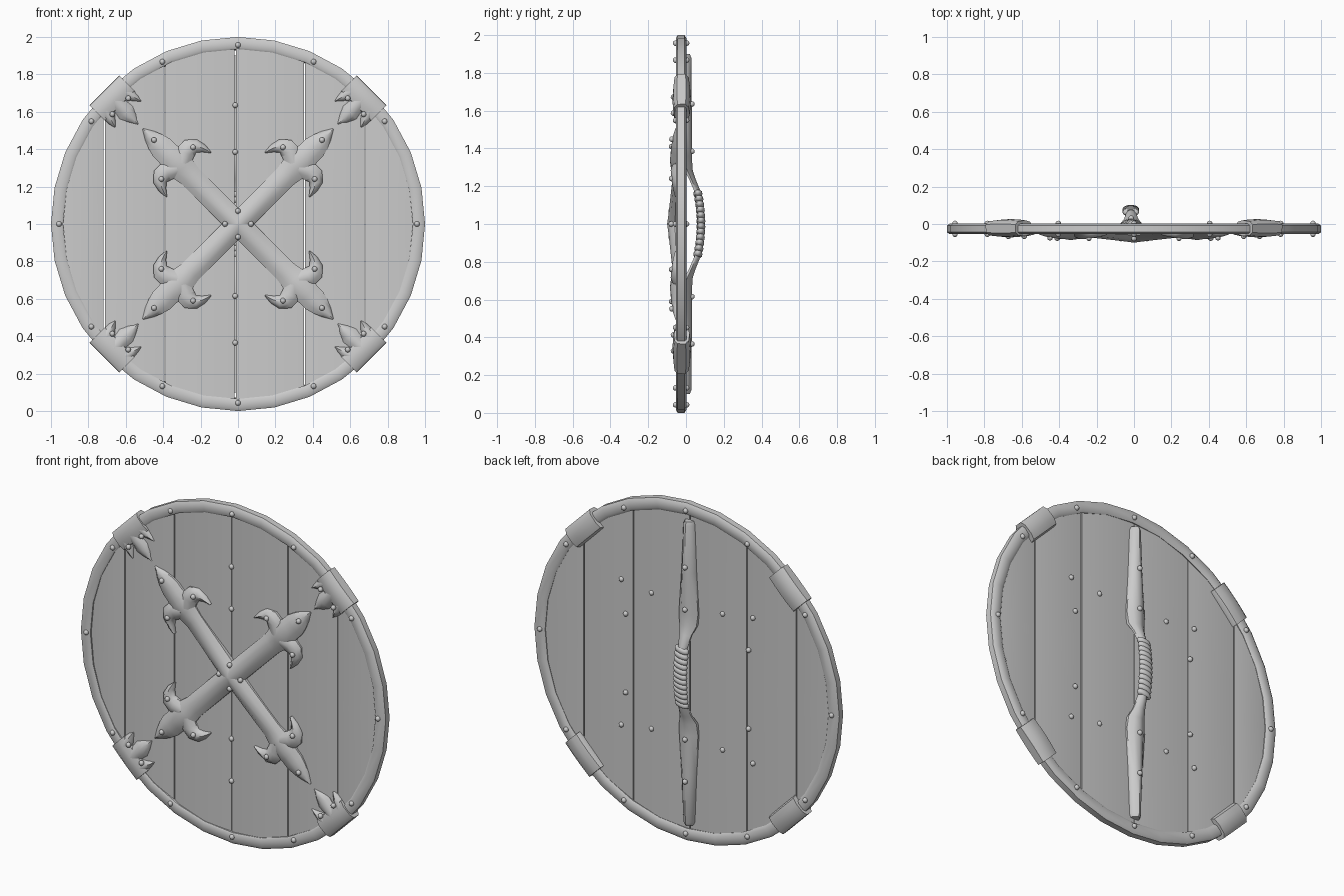
import bpy, bmesh, math
from math import sin, cos, pi, radians, sqrt

if "Cube" in bpy.data.objects:
    bpy.data.objects.remove(bpy.data.objects["Cube"])


def loft(name, rings, closed=False, angle=35):
    """Skin a list of equal closed rings; cap the ends or join them."""
    bm = bmesh.new()
    vs = [[bm.verts.new(p) for p in r] for r in rings]
    n = len(rings[0])
    for i in range(len(vs) if closed else len(vs) - 1):
        a, b = vs[i], vs[(i + 1) % len(vs)]
        for j in range(n):
            k = (j + 1) % n
            bm.faces.new((a[j], a[k], b[k], b[j]))
    if not closed:
        bm.faces.new(vs[0])
        bm.faces.new(vs[-1])
    bmesh.ops.recalc_face_normals(bm, faces=bm.faces)
    return finish(name, bm, angle)


def finish(name, bm, angle=35):
    me = bpy.data.meshes.new(name)
    bm.to_mesh(me)
    bm.free()
    ob = bpy.data.objects.new(name, me)
    bpy.context.collection.objects.link(ob)
    bpy.ops.object.select_all(action='DESELECT')
    ob.select_set(True)
    bpy.context.view_layer.objects.active = ob
    bpy.ops.object.shade_smooth_by_angle(angle=radians(angle))
    return ob


SECTION = [(-1, 0), (-1, .35), (-.55, .78), (0, 1), (.55, .78), (1, .35), (1, 0)]


def strip(name, pts, place):
    """Domed strip along (u, v, half width, base, top) stations."""
    rings = []
    for i, (u, v, w, base, top) in enumerate(pts):
        a, b = pts[max(i - 1, 0)], pts[min(i + 1, len(pts) - 1)]
        du, dv = b[0] - a[0], b[1] - a[1]
        l = math.hypot(du, dv)
        rings.append([place(u - dv / l * w * s, v + du / l * w * s, base + (top - base) * h)
                      for s, h in SECTION])
    return loft(name, rings, angle=45)


def radial(deg):
    """Placement along a spoke of the shield: u outward, v sideways, h = y."""
    c, s = cos(radians(deg)), sin(radians(deg))
    return lambda u, v, h: (u * c - v * s, h, 1 + u * s + v * c)


def rivets(name, points, r=.015):
    bm = bmesh.new()
    for x, y, z in points:
        res = bmesh.ops.create_uvsphere(bm, u_segments=10, v_segments=6, radius=r)
        bmesh.ops.translate(bm, verts=res['verts'], vec=(x, y, z))
    return finish(name, bm, 60)


# wooden planks, slightly bowed, trimmed to the round outline
edges = [-.95, -.715, -.39, -.015, .355, .68, .95]
for i in range(6):
    x0, x1 = edges[i] + .003, edges[i + 1] - .003
    rings = []
    for k in range(11):
        t = k / 10
        x = x0 + (x1 - x0) * t
        z = sqrt(max(.952 ** 2 - x * x, .0004))
        bow = .008 * (1 - (2 * t - 1) ** 2)
        f, b = -.037 - bow, -.016 + bow * .7
        rings.append([(x, f, 1 + z), (x, f, 1), (x, f, 1 - z),
                      (x, b, 1 - z), (x, b, 1), (x, b, 1 + z)])
    loft(f"plank_{i + 1}", rings)

# metal rim
rim = [(.935, -.03), (.935, -.048), (.945, -.054), (.985, -.054), (1, -.044),
       (1, -.008), (.985, .002), (.945, .002), (.93, -.008)]
loft("rim", [[radial(i * 11.25)(r, 0, y) for r, y in rim] for i in range(32)], True)
rim_angles = [a + q for q in (0, 180) for a in (0, 35, 65, 90, 115, 145)]
rivets("rim_rivets", [radial(a)(.957, 0, y) for a in rim_angles for y in (-.055, .003)])

# cross arms with leaf tips, and rim clamps on the diagonals
arm = [(0, 0, .062, -.04, -.10), (.08, 0, .062, -.04, -.092), (.36, 0, .062, -.04, -.07),
       (.42, 0, .072, -.04, -.08), (.48, 0, .08, -.04, -.086), (.53, 0, .066, -.04, -.08),
       (.575, 0, .066, -.04, -.078), (.62, 0, .054, -.04, -.074),
       (.67, 0, .033, -.04, -.067), (.72, 0, .003, -.04, -.055)]
petal = [(.44, .02, .045, -.04, -.08), (.47, .07, .052, -.04, -.081), (.47, .105, .05, -.04, -.079),
         (.453, .137, .036, -.04, -.075), (.415, .156, .021, -.04, -.068), (.372, .168, .003, -.04, -.058)]
clamp_leaf = [(.94, 0, .05, -.03, -.072), (.89, 0, .042, -.03, -.07), (.845, 0, .05, -.03, -.067),
              (.80, 0, .034, -.03, -.06), (.755, 0, .003, -.03, -.05)]
clamp_prong = [(.93, .07, .04, -.03, -.068), (.885, .083, .03, -.03, -.064),
               (.855, .092, .018, -.03, -.058), (.83, .098, .003, -.03, -.05)]
sleeve = [(.89, -.04), (.895, -.058), (.93, -.07), (.985, -.066), (1.008, -.048), (1.01, 0),
          (.985, .02), (.93, .025), (.895, .016), (.885, -.012)]
heads = []
for n, a in enumerate((45, 135, 225, 315), 1):
    p = radial(a)
    strip(f"cross_arm_{n}", arm, p)
    for side in (1, -1):
        flip = lambda pts: [(u, v * side, w, b, t) for u, v, w, b, t in pts]
        strip(f"cross_petal_{n}_{side}", flip(petal), p)
        strip(f"clamp_prong_{n}_{side}", flip(clamp_prong), p)
        heads += [p(.46, .12 * side, -.076), p(.45, .12 * side, -.011),
                  p(.89, .06 * side, -.066)]
    strip(f"clamp_leaf_{n}", clamp_leaf, p)
    # sleeve swells a little in its middle
    loft(f"clamp_sleeve_{n}",
         [[p(u, v, -.023 + (y + .023) * k) for u, y in sleeve]
          for v, k in ((-.112, .88), (-.06, .98), (0, 1.03), (.06, .98), (.112, .88))], angle=40)
    heads += [p(.635, 0, -.074), p(.61, 0, -.011), radial(a + 45)(.07, 0, -.078)]
rivets("cross_and_clamp_rivets", heads)

# back handle strap, widening before it bends out to the grip
half = [(.90, .026, -.02, .02), (.88, .034, -.02, .028), (.6, .046, -.02, .031),
        (.36, .062, -.02, .032), (.29, .056, -.012, .034), (.24, .038, .015, .05),
        (.17, .028, .046, .078), (.08, .028, .06, .092)]
path = [(-z, -.015, w, b, t) for z, w, b, t in half] + \
       [(z, -.015, w, b, t) for z, w, b, t in reversed(half)]
strip("handle_strap", path, lambda u, v, h: (v, h, 1 + u))
rivets("handle_rivets", [(-.015, y, 1 + z) for z in (.635, .385, -.385, -.635)
                         for y in (-.038, .031)])

# cord wound round the grip: tilted squashed rings
N = 12
for i in range(N):
    z = -.16 + .32 * i / (N - 1)
    cy = .079 - .016 * (z / .16) ** 2
    rings = []
    for k in range(20):
        t = 2 * pi * k / 20
        ring = []
        for j in range(8):
            q = 2 * pi * j / 8
            r = .028 + .016 * cos(q)
            x = r * cos(t)
            ring.append((-.017 + x, cy + r * .54 * sin(t), 1 + z + .0165 * sin(q) + .2 * x))
        rings.append(ring)
    loft(f"grip_cord_{i + 1}", rings, True, 60)
